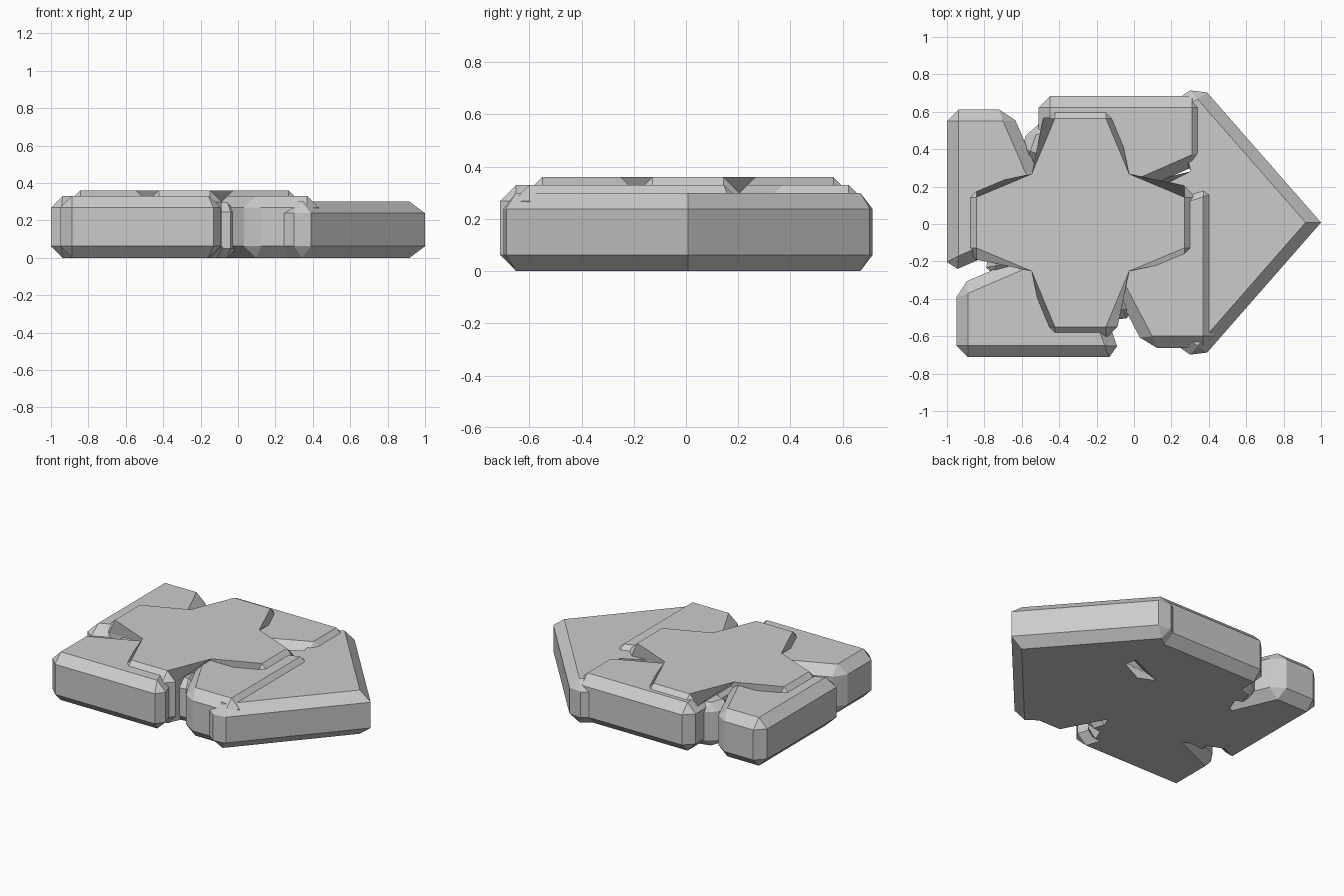
import bpy, bmesh

if "Cube" in bpy.data.objects:
    bpy.data.objects.remove(bpy.data.objects["Cube"])


def slab(name, pts, height, sharp=(), bevel=0.062):
    """Prism on z=0 with single-segment chamfers; concave and 'sharp' corners stay crisp."""
    bm = bmesh.new()
    n = len(pts)
    area = sum(pts[i][0] * pts[(i + 1) % n][1] - pts[(i + 1) % n][0] * pts[i][1] for i in range(n))
    if area < 0:
        raise ValueError(name + " outline must run counter-clockwise")
    low = [bm.verts.new((x, y, 0)) for x, y in pts]
    top = [bm.verts.new((x, y, height)) for x, y in pts]
    bm.faces.new(low[::-1])
    bm.faces.new(top)
    for i in range(n):
        j = (i + 1) % n
        bm.faces.new((low[i], low[j], top[j], top[i]))
    keep = set()
    for i in range(n):
        (ax, ay), (bx, by), (cx, cy) = pts[i - 1], pts[i], pts[(i + 1) % n]
        concave = (bx - ax) * (cy - by) - (by - ay) * (cx - bx) < 0
        if concave or i in sharp:
            keep.add(bm.edges.get((low[i], top[i])))
    edges = [e for e in bm.edges if e not in keep]
    bmesh.ops.bevel(bm, geom=edges, offset=bevel, offset_type='OFFSET',
                    segments=1, profile=0.5, affect='EDGES', clamp_overlap=False)
    bmesh.ops.recalc_face_normals(bm, faces=bm.faces)
    me = bpy.data.meshes.new(name)
    bm.to_mesh(me)
    bm.free()
    ob = bpy.data.objects.new(name, me)
    bpy.context.collection.objects.link(ob)
    return ob


# raised cross on top
x0, x1, x2, x3 = -0.905, -0.485, -0.088, 0.332
y0, y1, y2, y3 = -0.612, -0.19, 0.205, 0.627
slab("cross_plate", [(x1, y0), (x2, y0), (x2, y1), (x3, y1), (x3, y2), (x2, y2),
                     (x2, y3), (x1, y3), (x1, y2), (x0, y2), (x0, y1), (x1, y1)], 0.36)

# arrow-shaped slab pointing right, mirrored from its upper half
half = [(0.35, 0.742), (0.15, 0.602), (0.422, 0.212), (0.0, 0.212)]
cy = 0.008
arrow = [(1.0, cy)] + [(x, cy + y) for x, y in half] + [(x, cy - y) for x, y in half[::-1]]
slab("arrow_plate", arrow, 0.30, sharp=(0,))

# four corner slabs
slab("back_right_slab", [(0.372, 0.685), (-0.51, 0.685), (-0.51, 0.1),
                         (-0.3, 0.035), (0.372, 0.33)], 0.33)
slab("back_left_slab", [(-1, 0.612), (-1, -0.265), (-0.394, 0), (-0.659, 0.612)], 0.33)
slab("front_left_slab", [(-0.95, -0.33), (-0.95, -0.712), (-0.07, -0.712), (-0.3, -0.05)], 0.33)
slab("front_right_slab", [(0.06, -0.662), (0.432, -0.662), (0.432, 0.23), (-0.287, 0.0)], 0.33)

# small lower bridges in the gaps
slab("back_bridge", [(-0.62, 0.36), (-0.4, 0.28), (-0.4, 0.56), (-0.56, 0.52)], 0.295, bevel=0.05)
slab("left_bridge", [(-0.8, -0.28), (-0.61, -0.26), (-0.57, -0.08), (-0.76, -0.08)], 0.295, bevel=0.05)
slab("front_bridge", [(-0.2, -0.52), (0.01, -0.5), (-0.05, -0.31), (-0.2, -0.31)], 0.295, bevel=0.05)
